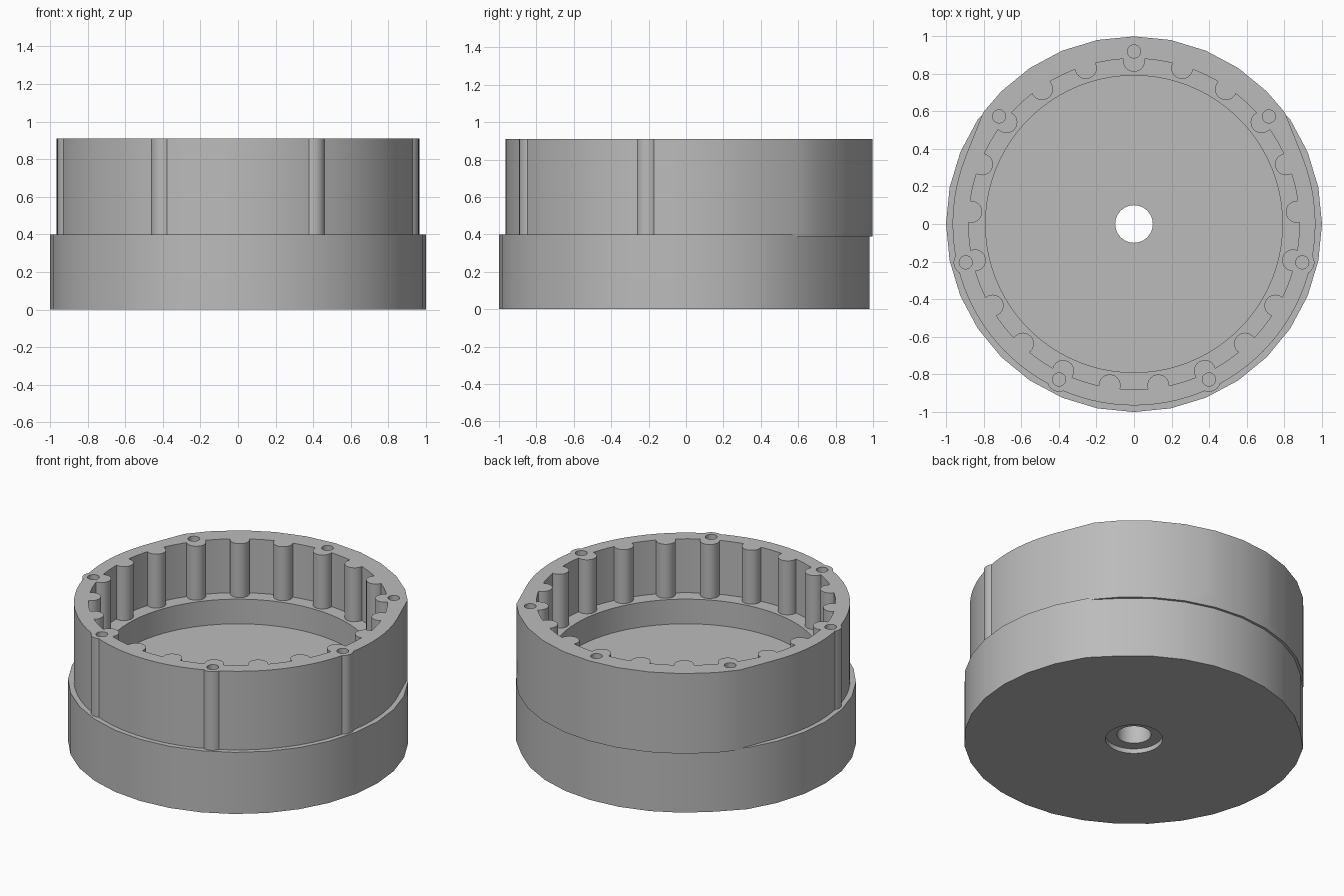
import bpy, bmesh
from math import sin, cos, radians
from mathutils import Vector

cube = bpy.data.objects.get("Cube")
if cube:
    bpy.data.objects.remove(cube, do_unlink=True)

grey = bpy.data.materials.new("plain grey")
grey.use_nodes = True
grey.diffuse_color = (0.5, 0.5, 0.5, 1)
grey.node_tree.nodes["Principled BSDF"].inputs["Base Color"].default_value = (0.5, 0.5, 0.5, 1)


def polar(radius, degrees):
    return Vector((radius * cos(radians(degrees)), radius * sin(radians(degrees))))


def circle(radius, sides, center=Vector((0, 0))):
    return [center + polar(radius, 360 * i / sides) for i in range(sides)]


def prism(name, outlines, bottom, top):
    """Extrude one or more counter-clockwise outlines between two heights."""
    bm = bmesh.new()
    for outline in outlines:
        low = [bm.verts.new((p.x, p.y, bottom)) for p in outline]
        high = [bm.verts.new((p.x, p.y, top)) for p in outline]
        bm.faces.new(low[::-1])
        bm.faces.new(high)
        for i in range(len(low)):
            j = (i + 1) % len(low)
            bm.faces.new((low[i], low[j], high[j], high[i]))
    mesh = bpy.data.meshes.new(name)
    bm.to_mesh(mesh)
    bm.free()
    mesh.materials.append(grey)
    obj = bpy.data.objects.new(name, mesh)
    bpy.context.collection.objects.link(obj)
    return obj


def combine(target, tool, operation):
    mod = target.modifiers.new(operation.lower(), 'BOOLEAN')
    mod.operation = operation
    mod.solver = 'EXACT'
    mod.object = tool
    bpy.context.view_layer.objects.active = target
    bpy.ops.object.modifier_apply(modifier=mod.name)
    bpy.data.objects.remove(tool, do_unlink=True)


def smooth(obj):
    bpy.ops.object.select_all(action='DESELECT')
    obj.select_set(True)
    bpy.context.view_layer.objects.active = obj
    bpy.ops.object.shade_smooth_by_angle(angle=radians(25))


# Faceted base, slightly slimmer at the back, with a recessed centre hole
step = 360 / 32
base_outline = [polar(0.982 if 40 < k * step < 140 else 1.0, k * step) for k in range(32)]
base = prism("base", [base_outline], 0, 0.4)
combine(base, prism("center_hole", [circle(0.1, 48)], -0.1, 0.5), 'DIFFERENCE')
combine(base, prism("counterbore", [circle(0.168, 48)], -0.1, 0.03), 'DIFFERENCE')

# Upper wall: round in front, faceted and thicker at the back
tangent_end, tangent_start = 21.7, 36.5
wall_outline = [polar(0.965, 180 - tangent_end + (180 + 2 * tangent_end) * i / 64) for i in range(65)]
wall_outline += [polar(0.998, tangent_start)]
wall_outline += [polar(0.998, k * step) for k in range(4, 13)]
wall_outline += [polar(0.998, 180 - tangent_start)]
wall = prism("upper_wall", [wall_outline], 0.39, 0.91)

# Shallow recess in the back of the wall
recess = [polar(0.965, 105 - 30 * i / 12) for i in range(13)]
recess += [Vector((0.25, 1.1)), Vector((-0.25, 1.1))]
combine(wall, prism("back_recess", [recess[::-1]], 0.47, 1.1), 'DIFFERENCE')

# Cavity with a ledge above the narrower bore
combine(wall, prism("cavity", [circle(0.88, 84)], 0.56, 1.1), 'DIFFERENCE')
combine(wall, prism("bore", [circle(0.79, 84)], 0.2, 1.1), 'DIFFERENCE')

# Inner ribs and screw bosses
ribs = [circle(0.058, 24, polar(0.868, 90 + 360 * i / 21)) for i in range(21)]
combine(wall, prism("ribs", ribs, 0.55, 0.91), 'UNION')
boss_centers = [polar(0.918, 90 + 360 * i / 7) for i in range(7)]
combine(wall, prism("bosses", [circle(0.065, 24, c) for c in boss_centers], 0.395, 0.91), 'UNION')
combine(wall, prism("screw_holes", [circle(0.035, 20, c) for c in boss_centers], 0.6, 1.1), 'DIFFERENCE')

for part in (base, wall):
    smooth(part)
